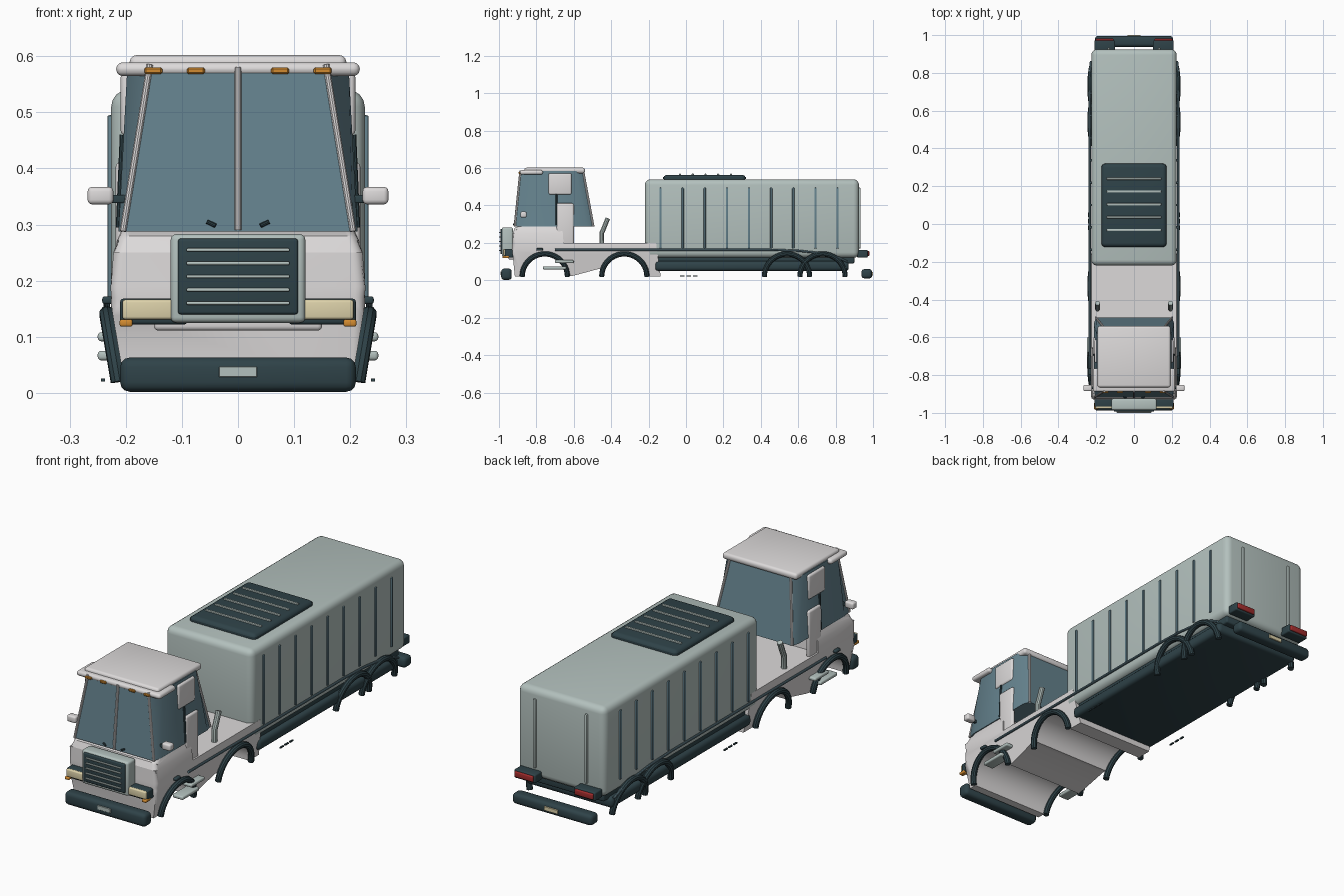
import bpy, bmesh, math
from mathutils import Vector

if "Cube" in bpy.data.objects:
    bpy.data.objects.remove(bpy.data.objects["Cube"], do_unlink=True)


def material(name, *rgb):
    m = bpy.data.materials.new(name)
    m.use_nodes = True
    m.diffuse_color = (*rgb, 1)
    m.node_tree.nodes["Principled BSDF"].inputs["Base Color"].default_value = (*rgb, 1)
    return m


WHITE = material("white_paint", .72, .70, .70)
TANK = material("grey_green_paint", .45, .53, .51)
GLASS = material("blue_glass", .13, .225, .27)
DARK = material("dark_trim", .028, .055, .065)
ORANGE = material("amber_lens", .65, .26, .03)
CREAM = material("cream_lens", .72, .64, .40)
RED = material("red_lens", .35, .025, .025)
parts = []


def finish(name, mat, bm=None, mesh=None):
    if bm:
        bmesh.ops.recalc_face_normals(bm, faces=bm.faces)
        mesh = bpy.data.meshes.new(name)
        bm.to_mesh(mesh)
        bm.free()
    mesh.materials.clear()
    mesh.materials.append(mat)
    ob = bpy.data.objects.new(name, mesh)
    bpy.context.collection.objects.link(ob)
    parts.append(ob)
    return ob


def box(name, mat, x, y, z, bevel=0, seg=3):
    """Rounded box from (min, max) ranges."""
    bm = bmesh.new()
    bmesh.ops.create_cube(bm, size=1)
    for v in bm.verts:
        v.co = Vector([(r[0] + r[1]) / 2 + c * (r[1] - r[0]) for r, c in zip((x, y, z), v.co)])
    if bevel:
        bmesh.ops.bevel(bm, geom=bm.edges[:], offset=bevel, segments=seg, profile=.5, affect='EDGES')
    return finish(name, mat, bm)


def tube(name, mat, pts, radius):
    """Round tube along a list of points."""
    cu = bpy.data.curves.new(name, 'CURVE')
    cu.dimensions = '3D'
    cu.bevel_depth, cu.bevel_resolution, cu.use_fill_caps = radius, 3, True
    sp = cu.splines.new('POLY')
    sp.points.add(len(pts) - 1)
    for p, co in zip(sp.points, pts):
        p.co = (*co, 1)
    tmp = bpy.data.objects.new("tmp", cu)
    bpy.context.collection.objects.link(tmp)
    bpy.context.view_layer.update()
    mesh = bpy.data.meshes.new_from_object(tmp.evaluated_get(bpy.context.evaluated_depsgraph_get()))
    bpy.data.objects.remove(tmp)
    return finish(name, mat, mesh=mesh)


def side_box(name, mat, x, *rest):
    box("left_" + name, mat, x, *rest)
    box("right_" + name, mat, (-x[1], -x[0]), *rest)


def side_tube(name, mat, pts, radius):
    tube("left_" + name, mat, pts, radius)
    tube("right_" + name, mat, [(-x, y, z) for x, y, z in pts], radius)


WIDTHS = [(.02, .203), (.155, .226), (.19, .227), (.25, .222), (.275, .214), (.3, .203)]


def half_width(z):
    """Half width of the lower body at a height."""
    for (z0, w0), (z1, w1) in zip(WIDTHS, WIDTHS[1:]):
        if z <= z1:
            return w0 + (w1 - w0) * (z - z0) / (z1 - z0)
    return WIDTHS[-1][1]


def arch(y, r, n=20):
    return [(y - r * math.cos(math.pi * i / n), .02 + r * math.sin(math.pi * i / n)) for i in range(n + 1)]


# Lower cab and chassis: side profile with wheel openings, tapered by height
profile = [(-.915, .02)] + arch(-.755, .122) + [(-.6, .025), (-.47, .06)] + arch(-.33, .122)[2:]
profile += [(-.135, .02), (-.16, .2), (-.655, .2), (-.66, .27), (-.68, .292), (-.89, .292),
            (-.915, .28), (-.927, .25), (-.93, .17)]
bm = bmesh.new()
face = bm.faces.new([bm.verts.new((-1, y, z)) for y, z in profile])
ext = bmesh.ops.extrude_face_region(bm, geom=[face])
bmesh.ops.translate(bm, verts=[v for v in ext["geom"] if isinstance(v, bmesh.types.BMVert)], vec=(2, 0, 0))
for z, _ in WIDTHS[1:-1]:
    bmesh.ops.bisect_plane(bm, geom=bm.verts[:] + bm.edges[:] + bm.faces[:], plane_co=(0, 0, z), plane_no=(0, 0, 1))
for v in bm.verts:
    v.co.x *= half_width(v.co.z)
corner = [e for e in bm.edges if all(v.co.y < -.88 for v in e.verts)
          and e.verts[0].co.x * e.verts[1].co.x > 0 and abs(e.verts[0].co.z - e.verts[1].co.z) > .001
          and len(e.link_faces) == 2 and any(abs(f.normal.x) < .3 for f in e.link_faces)
          and min(v.co.z for v in e.verts) > .1]
bmesh.ops.bevel(bm, geom=corner, offset=.018, segments=4, profile=.5, affect='EDGES')
finish("lower_body", WHITE, bm)

# Glazed upper cab: tapered shell with cut corners
bottom = [(.205, -.915), (.213, -.87), (.213, -.53), (.202, -.495)]
top = [(.157, -.885), (.197, -.84), (.197, -.59), (.157, -.55)]
bm = bmesh.new()
rings = []
for half, z in ((bottom, .288), (top, .585)):
    rings.append([bm.verts.new((x, y, z)) for x, y in half + [(-x, y) for x, y in half[::-1]]])
bm.faces.new(rings[0])
bm.faces.new(rings[1])
for i in range(8):
    j = (i + 1) % 8
    bm.faces.new((rings[0][i], rings[0][j], rings[1][j], rings[1][i]))
finish("cab_glass", GLASS, bm)
for name, i in (("front_pillar", 0), ("rear_pillar", 3)):
    side_tube(name, WHITE, [(*bottom[i], .288), (*top[i], .585)], .006)
tube("windscreen_divider", WHITE, [(0, -.916, .29), (0, -.886, .58)], .006)
side_box("upper_door_pillar", WHITE, (.188, .209), (-.735, -.612), (.458, .572), .009)
side_box("lower_door_pillar", WHITE, (.198, .218), (-.692, -.6), (.19, .412), .009)
side_tube("door_seam", DARK, [(.213, -.693, .295), (.206, -.693, .46)], .005)
side_tube("wiper", DARK, [(.055, -.918, .305), (.04, -.921, .298)], .004)

# Roof, visor and marker lamps
box("roof", WHITE, (-.193, .193), (-.865, -.54), (.572, .602), .012)
box("visor", WHITE, (-.217, .217), (-.888, -.765), (.565, .589), .011)
for x in (.075, .151):
    side_box("marker_lamp", ORANGE, (x - .016, x + .016), (-.895, -.87), (.568, .58), .003, 1)

# Mirrors
side_box("mirror", WHITE, (.222, .268), (-.885, -.852), (.336, .367), .008)
side_box("mirror_arm", DARK, (.195, .228), (-.873, -.86), (.338, .353), .003)

# Grille
box("grille_frame", TANK, (-.12, .12), (-.985, -.925), (.125, .283), .01)
box("grille_panel", DARK, (-.107, .107), (-.993, -.965), (.14, .275), .005)
for i in range(5):
    z = .16 + i * .0237
    box(f"grille_slat_{i + 1}", TANK, (-.092, .092), (-1, -.985), (z - .003, z + .003), .0025)

# Front lights, lower lip and bumper
side_box("headlight_housing", DARK, (.09, .21), (-.968, -.91), (.122, .168), .006)
side_box("headlight", CREAM, (.106, .206), (-.978, -.94), (.131, .166), .005)
side_box("indicator", ORANGE, (.188, .211), (-.982, -.945), (.118, .131), .004)
box("front_lip", WHITE, (-.15, .15), (-.95, -.9), (.111, .14), .008)
box("front_bumper", DARK, (-.21, .21), (-.988, -.932), (.002, .063), .017)
box("front_plate", TANK, (-.034, .034), (-.992, -.985), (.028, .047), .001, 1)

# Tank body with ribs on the sides and back
box("tank", TANK, (-.226, .226), (-.22, .925), (.12, .54), .03, 4)
for i in range(9):
    y = -.136 + i * .1183
    side_box(f"tank_rib_{i + 1}", GLASS, (.22, .233), (y - .006, y + .006), (.17, .495), .004, 2)
side_box("back_rib", TANK, (.127, .14), (.915, .934), (.17, .495), .005, 2)
box("roof_hatch", DARK, (-.173, .173), (-.122, .32), (.53, .564), .022, 4)
for i in range(5):
    y = -.032 + i * .068
    box(f"hatch_slat_{i + 1}", TANK, (-.145, .145), (y - .006, y + .006), (.558, .57), .004, 2)

# Skirt, underframe and side rails
box("skirt", DARK, (-.226, .226), (-.165, .87), (.05, .102), .018)
box("underframe", DARK, (-.205, .205), (-.15, .9), (.09, .135), .008)
side_tube("side_rail", GLASS, [(.234, -.7, .163), (.234, .45, .163), (.234, .6, .158),
                               (.234, .72, .145), (.232, .82, .12), (.228, .86, .1)], .006)
side_box("door_handle", DARK, (.222, .242), (-.8, -.765), (.158, .172), .005)

# Wheel arch trims follow the leaning sides
for name, y in (("first", -.755), ("second", -.33), ("third", .54), ("fourth", .73)):
    side_tube(name + "_fender", DARK, [(half_width(z) + .01, yy, z) for yy, z in arch(y, .121)], .014)

# Steps, small side tabs and exhaust stacks
side_box("upper_step", TANK, (.2, .25), (-.7, -.6), (.092, .108), .006)
side_box("lower_step", TANK, (.195, .25), (-.765, -.64), (.058, .075), .006)
for y in (-.02, .015, .05):
    side_box("side_tab", DARK, (.237, .244), (y - .012, y + .012), (.02, .026))
side_tube("exhaust_stack", TANK, [(.193, -.45, .19), (.193, -.45, .255), (.193, -.442, .272),
                                  (.193, -.418, .332)], .013)

# Rear lights and bumper
side_box("tail_light_housing", DARK, (.1, .21), (.915, .972), (.122, .162), .006)
side_box("tail_light", RED, (.108, .203), (.96, .981), (.13, .156), .004)
box("rear_bumper", DARK, (-.207, .207), (.938, .995), (.01, .06), .016)
box("rear_plate", CREAM, (-.035, .035), (.992, 1), (.026, .045), .001, 1)

# Smooth shading with sharp edges kept
bpy.ops.object.select_all(action='DESELECT')
for ob in parts:
    ob.select_set(True)
bpy.context.view_layer.objects.active = parts[0]
bpy.ops.object.shade_smooth_by_angle(angle=math.radians(35))
